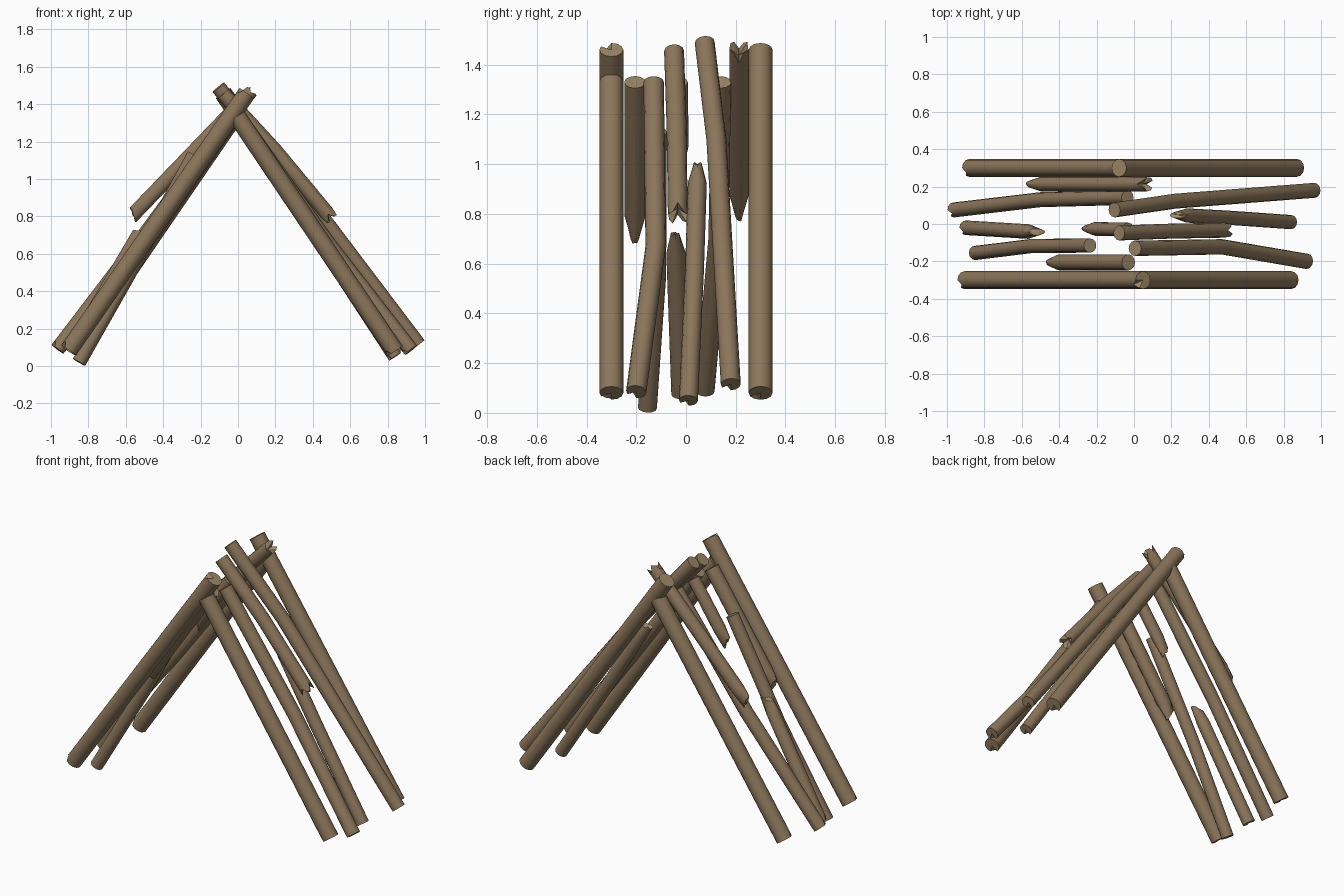
import bpy, bmesh, math, random
from mathutils import Vector

if "Cube" in bpy.data.objects:
    bpy.data.objects.remove(bpy.data.objects["Cube"])

random.seed(4)
SIDES = 12


def material(name, col):
    m = bpy.data.materials.new(name)
    m.diffuse_color = (*col, 1)
    m.use_nodes = True
    m.node_tree.nodes["Principled BSDF"].inputs["Base Color"].default_value = m.diffuse_color
    return m


bark = material("brown_wood", (0.262, 0.180, 0.105))
cut = material("pale_cut_wood", (0.335, 0.243, 0.140))


def log(name, pts, r, start="clean", end="clean"):
    """Bent log through pts; ends are clean, notched, chisel or forked."""
    pts = [Vector(p) for p in pts]
    bm = bmesh.new()
    rings, n = [], len(pts)
    # extra rings just inside both ends so that broken tips stay local
    da, db = (pts[1] - pts[0]).normalized(), (pts[-1] - pts[-2]).normalized()
    path = [pts[0], pts[0] + da * 0.09] + pts[1:-1] + [pts[-1] - db * 0.09, pts[-1]]
    for i, p in enumerate(path):
        d = (path[min(i + 1, len(path) - 1)] - path[max(i - 1, 0)]).normalized()
        v = d.cross(Vector((0, 1, 0))).normalized()
        u = v.cross(d).normalized()
        style, out = "", d
        if i == 0:
            style, out = start, -d
        elif i == len(path) - 1:
            style, out = end, d
        ring = []
        for k in range(SIDES):
            a = 2 * math.pi * k / SIDES
            cu, cv, off = math.cos(a), math.sin(a), 0.0
            if style == "chisel":
                off = -0.02 * cv * (1 if v.z > 0 else -1) + random.uniform(-.008, .008)
                cu *= 0.45
            elif style == "forked":
                off = 0.025 * abs(cu) - 0.03 * (k % 3 == 0) + random.uniform(-.01, .01)
            elif style == "notched":
                off = -0.03 * (k == 4)
            ring.append(bm.verts.new(p + (u * cu + v * cv) * r + out * off))
        rings.append(ring)
    for a, b in zip(rings, rings[1:]):
        for k in range(SIDES):
            j = (k + 1) % SIDES
            bm.faces.new((a[k], a[j], b[j], b[k]))
    # end caps as fans around a centre point
    for ring, p, style, out in ((rings[0], path[0], start, -da),
                                (rings[-1], path[-1], end, db)):
        c = bm.verts.new(p - out * (0.03 if style == "forked" else 0))
        for k in range(SIDES):
            f = bm.faces.new((ring[k], ring[(k + 1) % SIDES], c))
            f.material_index = 1
    bmesh.ops.recalc_face_normals(bm, faces=bm.faces)
    me = bpy.data.meshes.new(name)
    bm.to_mesh(me)
    bm.free()
    me.materials.append(bark)
    me.materials.append(cut)
    ob = bpy.data.objects.new(name, me)
    bpy.context.collection.objects.link(ob)
    bpy.ops.object.select_all(action="DESELECT")
    ob.select_set(True)
    bpy.context.view_layer.objects.active = ob
    bpy.ops.object.shade_smooth_by_angle(angle=math.radians(40))


# thick straight end poles, crossing at the ridge
log("left_front_pole", [(-.905, -.3, .085), (.048, -.3, 1.46)], .048, "notched", "notched")
log("right_front_pole", [(.84, -.3, .08), (-.005, -.3, 1.335)], .048, "notched")
log("left_back_pole", [(-.88, .3, .08), (-.02, .3, 1.335)], .048, "notched")
log("right_back_pole", [(.87, .3, .08), (-.08, .3, 1.46)], .048, "notched")

# left slope, front to back
log("left_short_log", [(-.45, -.205, .72), (-.03, -.205, 1.33)], .043, "chisel")
log("left_sagging_log", [(-.85, -.155, .02), (-.55, -.118, .55), (-.235, -.115, 1.13)], .038)
log("left_broken_lower_log", [(-.9, -.02, .075), (-.52, -.043, .72)], .039, "notched", "chisel")
log("left_broken_upper_log", [(-.26, -.025, 1.0), (-.03, -.03, 1.33)], .037, "chisel")
log("left_bent_log", [(-.965, .075, .09), (-.5, .13, .70), (-.035, .142, 1.33)], .04, "notched")
log("left_hanging_log", [(-.56, .213, .81), (.065, .213, 1.46)], .039, "chisel", "forked")

# right slope, front to back
log("right_bent_log", [(.925, -.2, .085), (.47, -.122, .67), (.005, -.13, 1.33)], .041, "notched")
log("right_broken_upper_log", [(.49, -.033, .80), (.2, -.038, 1.15), (-.08, -.048, 1.455)], .04, "forked")
log("right_broken_lower_log", [(.84, .01, .05), (.5, .034, .57), (.235, .048, 1.0)], .038, "notched", "chisel")
log("right_long_bent_log", [(.965, .18, .115), (.22, .122, 1.10), (-.105, .075, 1.49)], .04, "notched")
